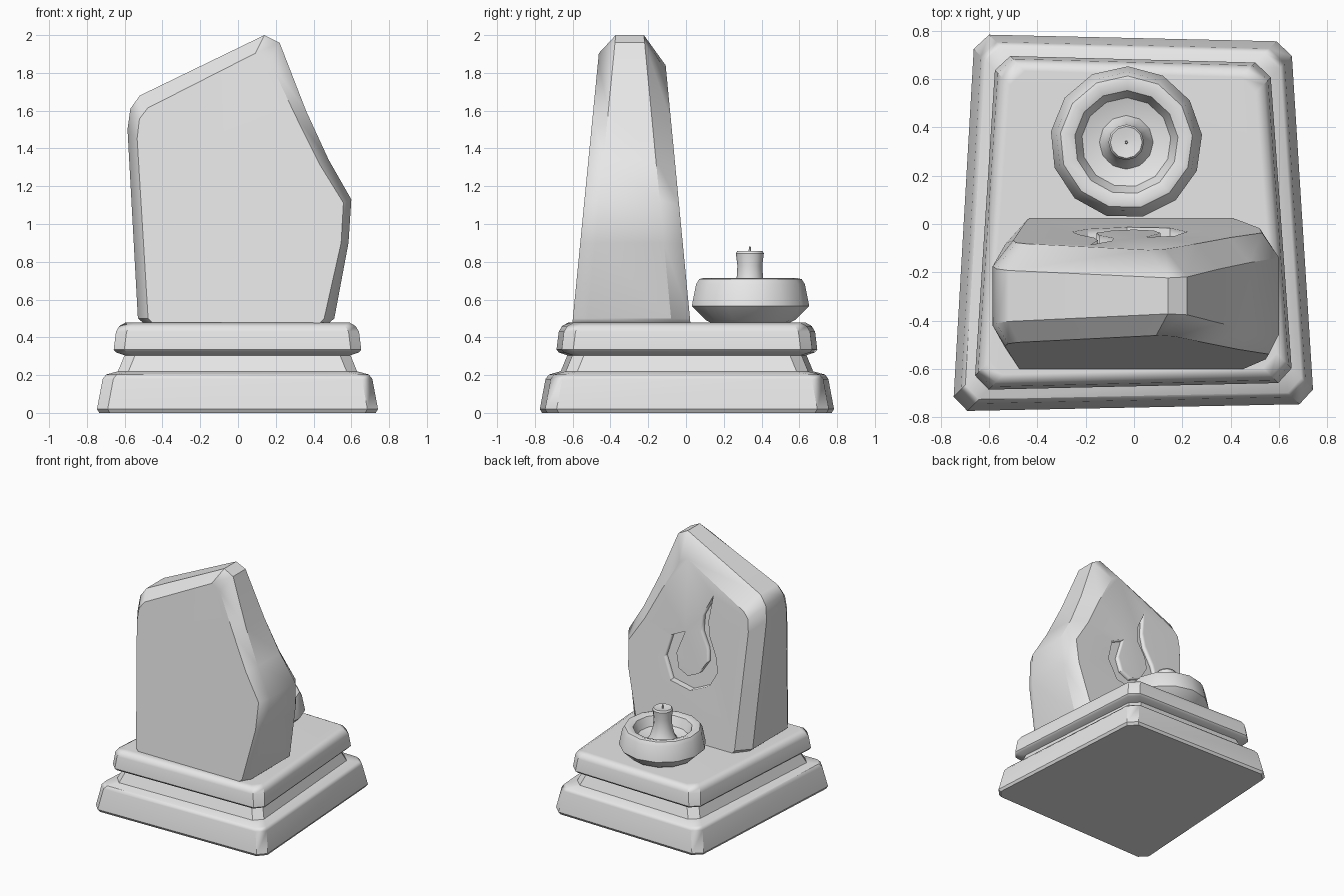
import bpy, bmesh, math
from mathutils import Vector

if "Cube" in bpy.data.objects:
    bpy.data.objects.remove(bpy.data.objects["Cube"])

stone_grey = bpy.data.materials.new("stone grey")
stone_grey.diffuse_color = (0.8, 0.8, 0.8, 1)
stone_grey.use_nodes = True
stone_grey.node_tree.nodes["Principled BSDF"].inputs["Base Color"].default_value = stone_grey.diffuse_color


def loft(name, rings, smooth=35):
    """Skin a list of equal-length rings and cap both ends."""
    bm = bmesh.new()
    vs = [[bm.verts.new(p) for p in r] for r in rings]
    n = len(rings[0])
    for a, b in zip(vs, vs[1:]):
        for i in range(n):
            j = (i + 1) % n
            bm.faces.new((a[i], a[j], b[j], b[i]))
    bm.faces.new(vs[0][::-1])
    bm.faces.new(vs[-1])
    bmesh.ops.recalc_face_normals(bm, faces=bm.faces)
    me = bpy.data.meshes.new(name)
    bm.to_mesh(me)
    bm.free()
    ob = bpy.data.objects.new(name, me)
    bpy.context.collection.objects.link(ob)
    me.materials.append(stone_grey)
    bpy.ops.object.select_all(action='DESELECT')
    ob.select_set(True)
    bpy.context.view_layer.objects.active = ob
    bpy.ops.object.shade_smooth_by_angle(angle=math.radians(smooth))
    return ob


def weighted(ob):
    m = ob.modifiers.new("normals", 'WEIGHTED_NORMAL')
    m.keep_sharp = True


def lathe(name, profile, sides, cx, cy, turn=0.0):
    return loft(name, [[(cx + r * math.cos(turn + math.tau * i / sides),
                         cy + r * math.sin(turn + math.tau * i / sides), z)
                        for i in range(sides)] for r, z in profile])


# Plinth: skewed four-sided outline with clipped corners, moulded profile
corners = [Vector(c) for c in ((-.75, -.775), (.745, -.745), (.65, .755), (-.66, .785))]


def plinth_ring(inset, z, clip=0.06):
    pts = [Vector((c.x - math.copysign(inset, c.x), c.y - math.copysign(inset, c.y)))
           for c in corners]
    ring = []
    for i, p in enumerate(pts):
        for q in (pts[i - 1], pts[(i + 1) % 4]):
            e = p + (q - p).normalized() * clip
            ring.append((e.x, e.y, z))
    return ring


plinth = loft("plinth", [plinth_ring(d, z) for d, z in (
    (.012, 0), (0, .02), (.03, .18), (.048, .203), (.11, .22), (.145, .305),
    (.1, .32), (.088, .335), (.1, .43), (.118, .46), (.15, .478))])
weighted(plinth)

# Standing stone: outline (x, z) lofted through its depth, leaning faces
outer = [(-.5, .475), (-.53, .5), (-.585, 1.5), (-.57, 1.61), (-.52, 1.68), (.14, 2.0), (.22, 1.96),
         (.36, 1.6), (.48, 1.34), (.6, 1.13), (.585, .9), (.51, .5), (.48, .475)]
inner = [(-.42, .475), (-.44, .5), (-.50, 1.42), (-.49, 1.52), (-.45, 1.57), (.06, 1.84), (.13, 1.8),
         (.27, 1.55), (.40, 1.3), (.53, 1.1), (.52, .9), (.42, .5), (.40, .475)]


def front_y(z):
    return -.6 + (z - .49) * .098


def back_y(z):
    return .022 - (z - .49) * .096


def stone_ring(t, face, offset):
    return [(a[0] + (b[0] - a[0]) * t, face(a[1] + (b[1] - a[1]) * t) + offset,
             a[1] + (b[1] - a[1]) * t) for a, b in zip(outer, inner)]


stone = loft("standing_stone", [stone_ring(.6, front_y, 0), stone_ring(0, front_y, .08),
                                stone_ring(0, back_y, -.1), stone_ring(1, back_y, 0)])

# Carved flame groove on the back of the stone
groove = [(.17, 1.23), (.22, 1.05), (.15, .89), (-.03, .855), (-.19, .93), (-.255, 1.05),
          (-.23, 1.17), (-.165, 1.31), (-.15, 1.42), (-.18, 1.62), (-.09, 1.44), (-.085, 1.32),
          (-.145, 1.2), (-.155, 1.1), (-.09, 1.0), (0, .96), (.083, 1.0), (.11, 1.11), (.045, 1.29)]
cutter = loft("flame_cutter", [[(x, back_y(z) + o, z) for x, z in groove] for o in (-.05, .1)])
cutter.hide_render = True
cutter.hide_viewport = True
cut = stone.modifiers.new("flame groove", 'BOOLEAN')
cut.operation = 'DIFFERENCE'
cut.solver = 'EXACT'
cut.object = cutter
weighted(stone)

# Bowl, candle and wick
cx, cy = -.032, .338
bowl = lathe("bowl", [(.2, .472), (.24, .492), (.315, .565), (.292, .68), (.275, .708), (.255, .713),
                      (.215, .7), (.185, .63), (.11, .605)], 13, cx, cy, .1)
candle = lathe("candle", [(.115, .6), (.09, .64), (.07, .71), (.066, .78), (.074, .845),
                          (.066, .858), (.02, .85)], 12, cx, cy)
wick = lathe("wick", [(.008, .84), (.005, .88)], 5, cx, cy)
